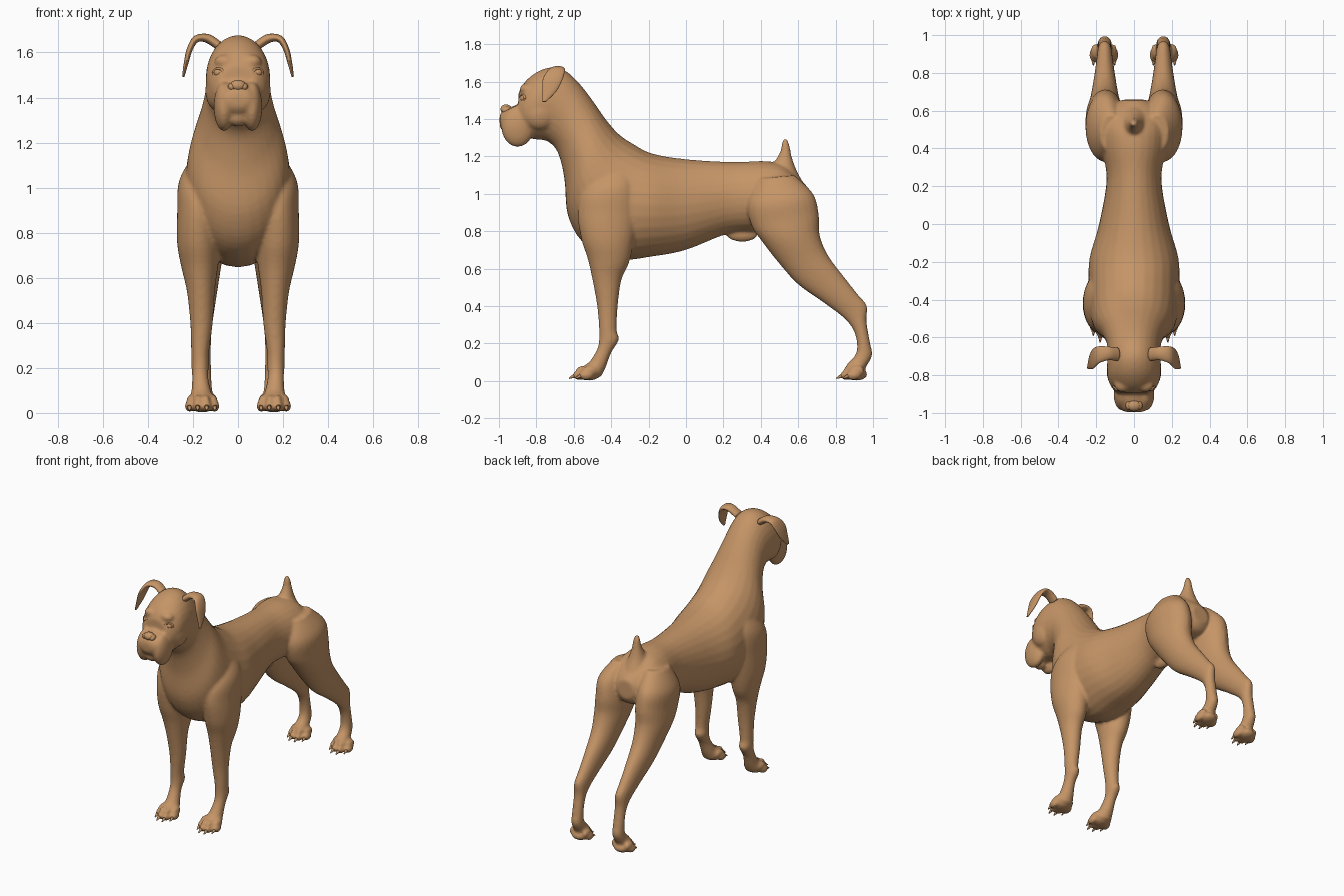
import bpy
import bmesh
import math
from mathutils import Vector, Matrix

cube = bpy.data.objects.get("Cube")
if cube:
    bpy.data.objects.remove(cube, do_unlink=True)

# Single coat colour
coat = bpy.data.materials.new("tan_coat")
coat.use_nodes = True
tan = (0.56, 0.30, 0.135, 1)
coat.diffuse_color = tan
coat.node_tree.nodes["Principled BSDF"].inputs["Base Color"].default_value = tan


def finish(name, bm, mirror=False):
    """Turn a bmesh into a smooth object, optionally mirrored across x."""
    bmesh.ops.recalc_face_normals(bm, faces=bm.faces[:])
    for face in bm.faces:
        face.smooth = True
    mesh = bpy.data.meshes.new(name)
    bm.to_mesh(mesh)
    bm.free()
    mesh.materials.append(coat)
    obj = bpy.data.objects.new(name, mesh)
    bpy.context.collection.objects.link(obj)
    if mirror:
        mod = obj.modifiers.new("Mirror", 'MIRROR')
        mod.use_mirror_merge = False
    return obj


def catmull(p, q, r, s, t):
    return [0.5 * (2 * b + (c - a) * t + (2 * a - 5 * b + 4 * c - d) * t * t
                   + (3 * b - a - 3 * c + d) * t ** 3)
            for a, b, c, d in zip(p, q, r, s)]


def loft(bm, stations, steps=5, sides=28):
    """Skin smoothly interpolated ellipses: each is centre, half axis, half axis."""
    flat = [[*c, *a, *b] for c, a, b in stations]
    last = len(flat) - 1
    keys = []
    for i in range(last):
        quad = [flat[max(i - 1, 0)], flat[i], flat[i + 1], flat[min(i + 2, last)]]
        keys += [catmull(*quad, k / steps) for k in range(steps)]
    keys.append(flat[-1])
    rings = []
    for key in keys:
        c, a, b = Vector(key[:3]), Vector(key[3:6]), Vector(key[6:])
        angles = [math.tau * i / sides for i in range(sides)]
        rings.append([bm.verts.new(c + a * math.cos(t) + b * math.sin(t)) for t in angles])
    for low, high in zip(rings, rings[1:]):
        for i in range(sides):
            j = (i + 1) % sides
            bm.faces.new((low[i], low[j], high[j], high[i]))
    bm.faces.new(rings[0])
    bm.faces.new(rings[-1][::-1])


def profile(bm, sections, side=1):
    """Loft from outline pairs: (y, z) on one edge, (y, z) on the other, half width, x."""
    stations = []
    for y, z, v, w, half, *x in sections:
        centre = (side * (x[0] if x else 0), (y + v) / 2, (z + w) / 2)
        stations.append((centre, (0, (y - v) / 2, (z - w) / 2), (half, 0, 0)))
    loft(bm, stations)


def blob(bm, centre, radii, side=1):
    x, y, z = centre
    place = Matrix.Translation((side * x, y, z)) @ Matrix.Diagonal((*radii, 1))
    bmesh.ops.create_uvsphere(bm, u_segments=24, v_segments=16, radius=1, matrix=place)


# Outlines: back edge first, belly edge second
TORSO = [
    (.655, 1.03, .66, .91, .06), (.60, 1.09, .62, .86, .13),
    (.52, 1.155, .5, .84, .17), (.42, 1.175, .38, .80, .17),
    (.25, 1.17, .22, .785, .145), (0, 1.185, 0, .70, .185),
    (-.18, 1.215, -.18, .665, .235), (-.28, 1.265, -.36, .65, .24),
    (-.36, 1.32, -.54, .73, .235), (-.43, 1.40, -.63, .88, .215),
    (-.5, 1.50, -.65, 1.08, .17), (-.57, 1.59, -.685, 1.22, .145),
    (-.64, 1.655, -.74, 1.28, .14), (-.71, 1.677, -.80, 1.29, .143),
    (-.79, 1.655, -.85, 1.30, .138), (-.86, 1.60, -.88, 1.32, .115),
    (-.895, 1.54, -.9, 1.36, .085)]
MUZZLE = [
    (-.83, 1.48, -.82, 1.31, .10), (-.90, 1.475, -.88, 1.30, .10),
    (-.95, 1.46, -.93, 1.31, .092), (-.985, 1.44, -.975, 1.33, .072),
    (-.997, 1.41, -.995, 1.36, .04)]
TAIL = [
    (.45, 1.14, .62, 1.07, .07), (.485, 1.19, .585, 1.14, .045),
    (.505, 1.23, .565, 1.2, .03), (.513, 1.27, .552, 1.265, .021),
    (.52, 1.295, .54, 1.295, .01)]
# Outlines: front edge first, rear edge second
FORELEG = [
    (-.44, 1.17, -.32, 1.17, .03, .15), (-.55, 1.02, -.27, 1.05, .08, .18),
    (-.58, .90, -.26, .88, .095, .175), (-.56, .76, -.28, .74, .095, .175),
    (-.525, .65, -.305, .63, .08, .17), (-.50, .54, -.345, .54, .062, .165),
    (-.475, .4, -.365, .4, .05, .162), (-.465, .28, -.37, .27, .04, .168),
    (-.465, .22, -.358, .22, .04, .168), (-.475, .17, -.40, .15, .036, .168),
    (-.51, .11, -.43, .07, .045, .163), (-.54, .085, -.455, .02, .058, .16)]
HINDLEG = [
    (.38, 1.08, .58, 1.10, .06, .12), (.33, .95, .68, 1.0, .10, .15),
    (.35, .83, .71, .89, .105, .15), (.41, .74, .715, .78, .10, .155),
    (.50, .625, .76, .67, .08, .155), (.60, .515, .85, .55, .062, .155),
    (.74, .415, .925, .455, .047, .155), (.85, .33, .968, .40, .038, .155),
    (.90, .26, .965, .32, .035, .155), (.915, .18, .985, .2, .036, .155),
    (.90, .13, .995, .135, .038, .155), (.87, .10, .955, .06, .045, .157),
    (.855, .08, .94, .02, .055, .158)]
# Toes: sideways offset from the paw middle, setback from the paw front
TOES = [(-.056, .035), (-.02, 0), (.02, 0), (.056, .035)]
PAW_X = .159
PAW_FRONTS = (-.61, .82)

# Body: overlapping masses fused into one skin
body = bmesh.new()
profile(body, TORSO)
profile(body, MUZZLE)
profile(body, TAIL)
blob(body, (0, -.925, 1.315), (.045, .045, .045))   # chin
blob(body, (0, .3, .785), (.03, .085, .042))        # belly sheath
for side in (-1, 1):
    profile(body, FORELEG, side)
    profile(body, HINDLEG, side)
    blob(body, (.062, -.9, 1.36), (.046, .088, .11), side)    # hanging lip
    blob(body, (.09, -.78, 1.43), (.055, .09, .09), side)     # cheek
    blob(body, (.06, -.85, 1.56), (.045, .04, .03), side)     # brow
    for front in PAW_FRONTS:
        blob(body, (PAW_X, front + .09, .035), (.058, .06, .033), side)
        for offset, back in TOES:
            blob(body, (PAW_X + offset, front + back + .04, .03), (.021, .038, .026), side)
            blob(body, (PAW_X + offset * .9, front + back + .06, .055), (.018, .04, .027), side)
skin = finish("body", body)
fuse = skin.modifiers.new("Fuse", 'REMESH')
fuse.mode = 'VOXEL'
fuse.voxel_size = .009
fuse.use_smooth_shade = True
soften = skin.modifiers.new("Soften", 'SMOOTH')
soften.factor = .5
soften.iterations = 7

# Ears: folded leaves, (x, y, z, half length along y, half thickness)
EAR = [(.085, -.69, 1.63, .035, .02), (.135, -.685, 1.662, .036, .02),
       (.185, -.692, 1.66, .045, .016), (.214, -.712, 1.615, .053, .013),
       (.231, -.73, 1.55, .038, .01), (.243, -.758, 1.492, .01, .005)]
ear = bmesh.new()
leaf = []
for i, (x, y, z, half, thick) in enumerate(EAR):
    before, after = EAR[max(i - 1, 0)], EAR[min(i + 1, len(EAR) - 1)]
    normal = Vector((before[2] - after[2], 0, after[0] - before[0])).normalized()
    leaf.append(((x, y, z), (0, half, 0), normal * thick))
loft(ear, leaf)
finish("ears", ear, mirror=True)

# Eyes with rounded lids
eye = bmesh.new()
blob(eye, (.084, -.864, 1.51), (.024, .022, .02))
finish("eyes", eye, mirror=True)
lid = bmesh.new()
turn = Matrix.Rotation(math.radians(30), 3, 'Z')
ring = []
for i in range(17):
    t = math.tau * i / 16
    out = turn @ Vector((math.cos(t), 0, math.sin(t) * .75))
    ring.append((Vector((.086, -.873, 1.51)) + out * .025, out * .007,
                 turn @ Vector((0, .008, 0))))
loft(lid, ring, steps=2, sides=10)
finish("eyelids", lid, mirror=True)

# Nose pad with two nostril wings
nose = bmesh.new()
blob(nose, (0, -.962, 1.452), (.036, .03, .026))
for side in (-1, 1):
    blob(nose, (.027, -.96, 1.447), (.018, .026, .019), side)
finish("nose", nose)

# Claws
claws = bmesh.new()
for front in PAW_FRONTS:
    for offset, back in TOES:
        place = (Matrix.Translation((PAW_X + offset, front + back - .002, .02))
                 @ Matrix.Rotation(math.radians(115), 4, 'X'))
        bmesh.ops.create_cone(claws, cap_ends=True, segments=10, radius1=.011,
                              radius2=.003, depth=.03, matrix=place)
finish("claws", claws, mirror=True)
